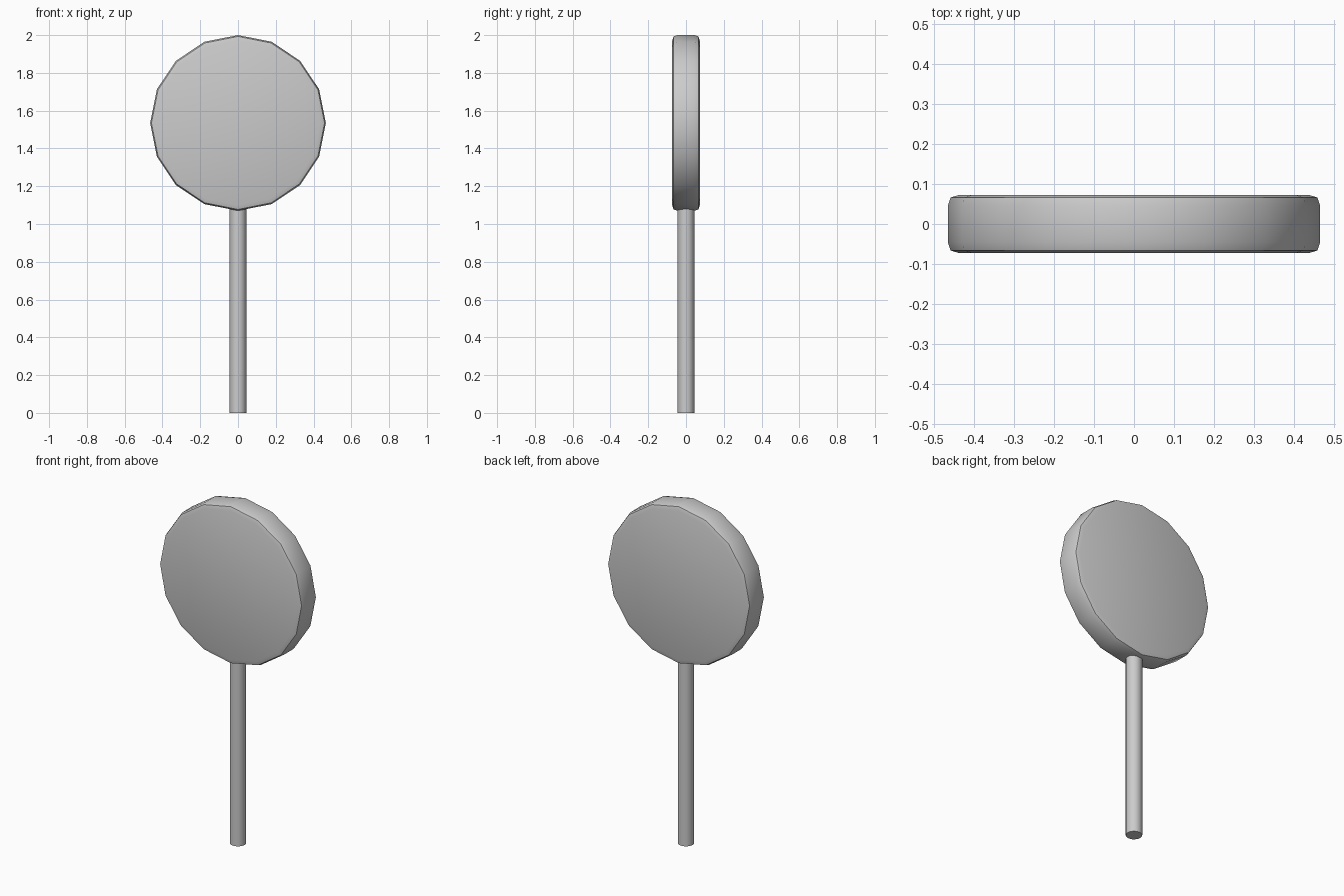
import bpy, bmesh
from math import cos, sin, pi

if "Cube" in bpy.data.objects:
    bpy.data.objects.remove(bpy.data.objects["Cube"])


def lathe(name, profile, sides, to_world):
    """Closed solid from (radius, offset) rings, capped at both ends."""
    bm = bmesh.new()
    rings = [[bm.verts.new(to_world(r * cos(2 * pi * i / sides),
                                    r * sin(2 * pi * i / sides), h))
              for i in range(sides)] for r, h in profile]
    for a, b in zip(rings, rings[1:]):
        for i in range(sides):
            j = (i + 1) % sides
            bm.faces.new((a[i], a[j], b[j], b[i]))
    bm.faces.new(rings[0])
    bm.faces.new(rings[-1])
    bmesh.ops.recalc_face_normals(bm, faces=bm.faces)
    mesh = bpy.data.meshes.new(name)
    bm.to_mesh(mesh)
    bm.free()
    obj = bpy.data.objects.new(name, mesh)
    bpy.context.collection.objects.link(obj)
    bpy.ops.object.select_all(action='DESELECT')
    obj.select_set(True)
    bpy.context.view_layer.objects.active = obj
    bpy.ops.object.shade_smooth_by_angle(angle=pi / 6)
    return obj


# Round candy disc with softened rims, facing front and back
rim = [(0.436, 0.073), (0.458, 0.066), (0.465, 0.045)]
disc_profile = rim + [(r, -y) for r, y in reversed(rim)]
lathe("candy_disc", disc_profile, 16, lambda u, v, h: (u, h, 1.535 + v))

# Straight stick, ending just inside the disc
lathe("stick", [(0.044, 0.0), (0.044, 1.085)], 16, lambda u, v, h: (u, v, h))
